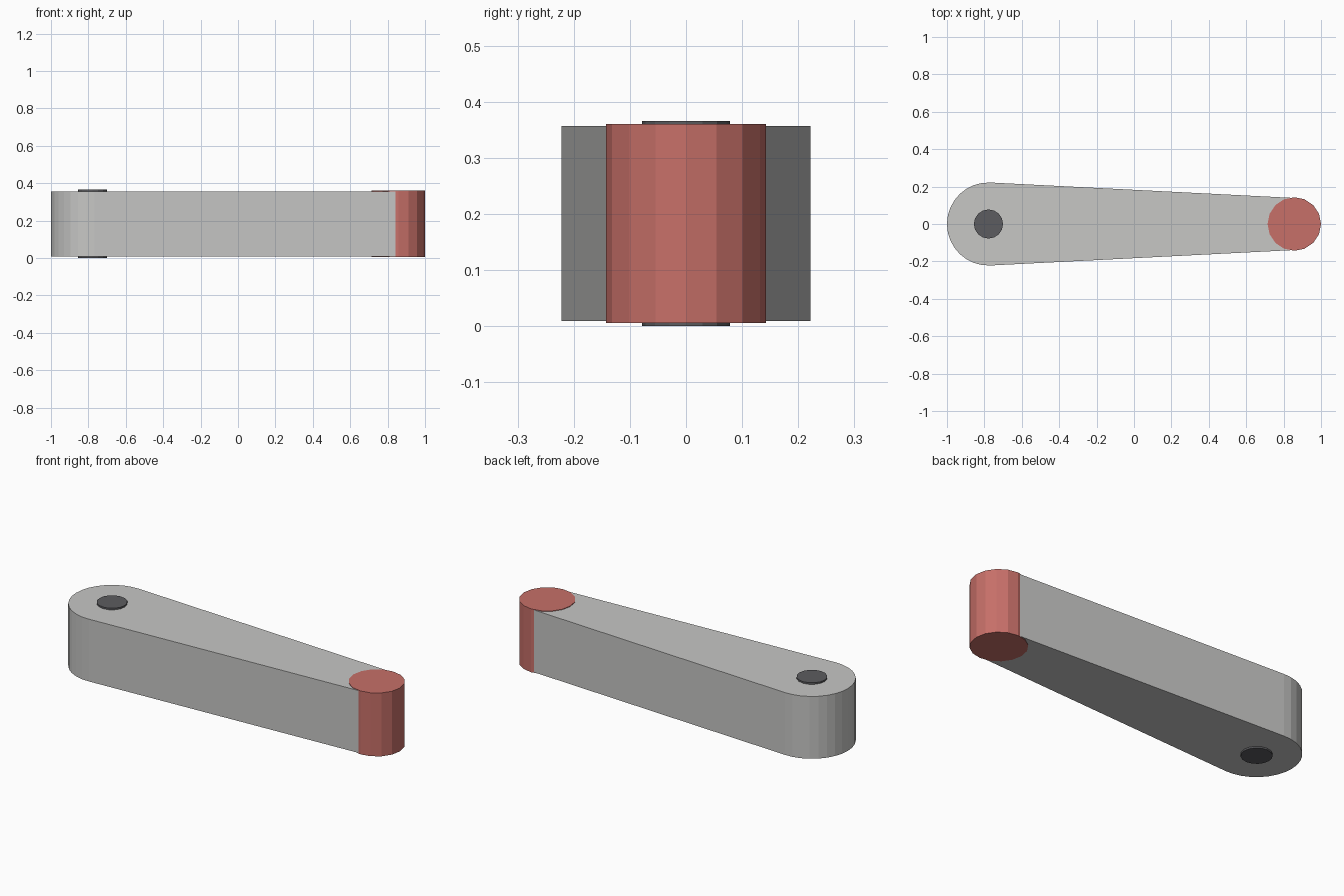
import bpy, bmesh
from math import asin, pi, cos, sin

if "Cube" in bpy.data.objects:
    bpy.data.objects.remove(bpy.data.objects["Cube"], do_unlink=True)


def material(name, color):
    m = bpy.data.materials.new(name)
    m.use_nodes = True
    m.diffuse_color = (*color, 1)
    m.node_tree.nodes["Principled BSDF"].inputs["Base Color"].default_value = (*color, 1)
    return m


def arc(cx, r, start, end, steps):
    angles = [start + (end - start) * i / steps for i in range(steps + 1)]
    return [(cx + r * cos(a), r * sin(a)) for a in angles]


def prism(name, outline, z0, z1, mat):
    """Extrude a flat outline upward into a solid."""
    bm = bmesh.new()
    base = bm.faces.new([bm.verts.new((x, y, z0)) for x, y in outline])
    top = bmesh.ops.extrude_face_region(bm, geom=[base], use_keep_orig=True)
    verts = [v for v in top["geom"] if isinstance(v, bmesh.types.BMVert)]
    bmesh.ops.translate(bm, verts=verts, vec=(0, 0, z1 - z0))
    bmesh.ops.recalc_face_normals(bm, faces=bm.faces[:])
    mesh = bpy.data.meshes.new(name)
    bm.to_mesh(mesh)
    bm.free()
    mesh.materials.append(mat)
    obj = bpy.data.objects.new(name, mesh)
    bpy.context.collection.objects.link(obj)
    return obj


grey = material("light grey", (0.57, 0.57, 0.56))
red = material("soft red", (0.57, 0.16, 0.14))
dark = material("dark grey", (0.107, 0.107, 0.115))

pivot_x, pivot_r = -0.778, 0.222
tip_x, tip_r = 0.857, 0.139

# Tapered arm: two round ends joined by their tangent lines
tangent = pi / 2 - asin((pivot_r - tip_r) / (tip_x - pivot_x))
outline = arc(pivot_x, pivot_r, tangent, 2 * pi - tangent, 16)
outline += arc(tip_x, tip_r, -tangent, tangent, 16)
prism("arm", outline, 0.009, 0.357, grey)

# Round coloured tip, slightly proud of the arm
prism("tip", arc(tip_x, 0.143, 0, 2 * pi, 16)[:-1], 0.006, 0.36, red)

# Pivot pin through the wide end
prism("pivot_pin", arc(pivot_x, 0.078, 0, 2 * pi, 16)[:-1], 0, 0.366, dark)
